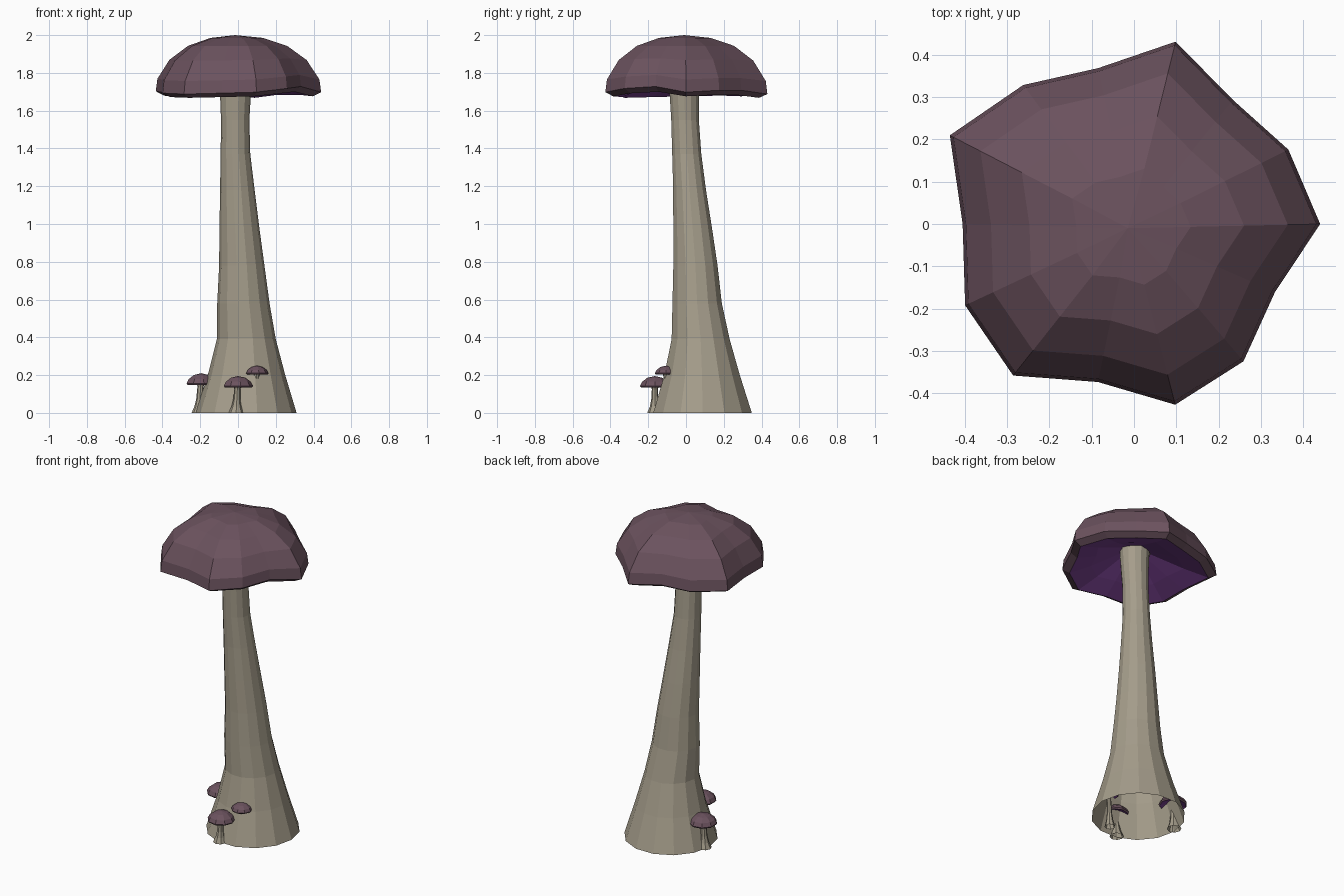
import bpy, bmesh, math

if "Cube" in bpy.data.objects:
    bpy.data.objects.remove(bpy.data.objects["Cube"])

def srgb(*c):
    return tuple(((v / 255 + 0.055) / 1.055) ** 2.4 if v > 10 else v / 3294 for v in c) + (1,)

def material(name, *c):
    m = bpy.data.materials.new(name)
    m.diffuse_color = srgb(*c)
    m.use_nodes = True
    m.node_tree.nodes["Principled BSDF"].inputs["Base Color"].default_value = m.diffuse_color
    return m

STEM = material("pale_stem", 165, 157, 139)
CAP = material("dusky_cap", 107, 82, 94)
GILL = material("violet_gills", 122, 66, 146)

def loft(name, rings, mats, top=None, gill_from=None):
    """Join rings of points with quads; 'top' is an apex before the first ring."""
    bm = bmesh.new()
    vr = [[bm.verts.new(p) for p in r] for r in rings]
    n = len(rings[0])
    if top:
        a = bm.verts.new(top)
        for i in range(n):
            bm.faces.new((a, vr[0][i], vr[0][(i + 1) % n]))
    for k in range(len(vr) - 1):
        for i in range(n):
            j = (i + 1) % n
            f = bm.faces.new((vr[k][i], vr[k + 1][i], vr[k + 1][j], vr[k][j]))
            if gill_from is not None and k >= gill_from:
                f.material_index = 1
    me = bpy.data.meshes.new(name)
    bm.to_mesh(me)
    bm.free()
    for m in mats:
        me.materials.append(m)
    ob = bpy.data.objects.new(name, me)
    bpy.context.collection.objects.link(ob)
    return ob

def ring(cx, cy, rx, ry, z, n, turn=0.0):
    return [(cx + rx * math.cos(2 * math.pi * i / n + turn),
             cy + ry * math.sin(2 * math.pi * i / n + turn), z) for i in range(n)]

# Main stem: z, left, right, front, back extents, open at the bottom
stem = [(1.80, -.10, .075, -.095, .075), (1.68, -.095, .068, -.088, .07),
        (1.55, -.09, .06, -.08, .07), (1.37, -.092, .065, -.075, .083),
        (1.18, -.095, .088, -.07, .108), (.98, -.098, .113, -.07, .14),
        (.78, -.10, .14, -.07, .17), (.58, -.11, .167, -.075, .193),
        (.39, -.112, .20, -.08, .235), (.2, -.16, .25, -.12, .29),
        (0, -.225, .31, -.18, .355)]
loft("main_stem", [ring((l + r) / 2, (f + b) / 2, (r - l) / 2, (b - f) / 2, z, 14)
                   for z, l, r, f, b in stem], [STEM])

# Main cap: lobed 14-sided outline, with a lifted or lowered rim per lobe
radii = [.44, .405, .375, .442, .378, .42, .483, .405, .443, .458, .383, .438, .415, .37]
lift = [0, .01, .01, -.01, .01, 0, .005, 0, -.005, -.01, -.005, 0, .02, .03]
profile = [(.32, 1.985, 0), (.6, 1.943, 0), (.83, 1.868, .3), (.98, 1.765, .8), (1, 1.698, 1),
           (.9, 1.676, .8), (.6, 1.72, .3), (.2, 1.79, 0)]
rings = []
for s, z, w in profile:
    rings.append([(-.01 * (1 - s) + r * s * math.cos(2 * math.pi * i / 14),
                   -.01 * (1 - s) + r * s * math.sin(2 * math.pi * i / 14), z + w * d)
                  for i, (r, d) in enumerate(zip(radii, lift))])
loft("main_cap", rings, [CAP, GILL], (-.015, -.01, 2.0), 5)

# Small mushrooms round the foot: x, y, top height, cap radius
def small_mushroom(name, x, y, h, r):
    caps = [(.5, -.009), (.85, -.03), (1, -.052), (.93, -.06), (.25, -.04)]
    loft(name + "_cap", [ring(x, y, r * s, r * s, h + dz * r / .08, 9) for s, dz in caps],
         [CAP, GILL], (x, y, h), 3)
    prof = [(.3, h - .04), (.2, h - .07), (.24, h * .35), (.33, h * .17), (.5, 0)]
    loft(name + "_stem", [ring(x - .01 * (1 - z / h), y, r * s, r * s, z, 8) for s, z in prof], [STEM])

small_mushroom("left_small_mushroom", -.195, .11, .21, .082)
small_mushroom("front_small_mushroom", 0, -.165, .195, .08)
small_mushroom("right_small_mushroom", .1, -.105, .25, .061)
